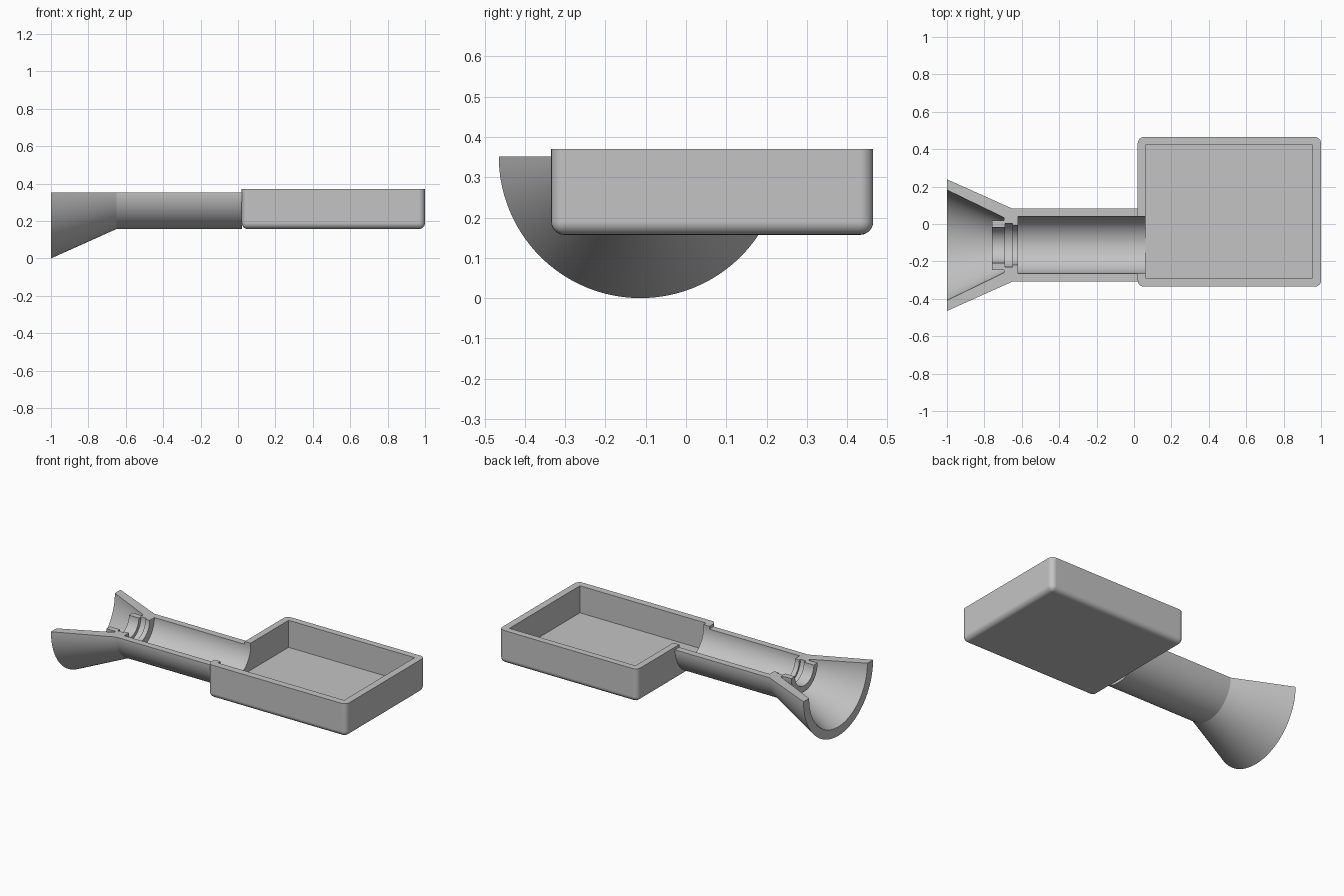
import bpy
import bmesh
import math

cube = bpy.data.objects.get("Cube")
if cube:
    bpy.data.objects.remove(cube, do_unlink=True)

AXIS_Y, AXIS_Z = -0.113, 0.352   # centre line of the half tube
BORE = 0.152
SEGMENTS = 64

grey = bpy.data.materials.new("plain grey")
grey.use_nodes = True
colour = (0.55, 0.55, 0.55, 1)
grey.diffuse_color = colour
grey.node_tree.nodes["Principled BSDF"].inputs["Base Color"].default_value = colour


def make_object(name, bm):
    bmesh.ops.recalc_face_normals(bm, faces=bm.faces[:])
    mesh = bpy.data.meshes.new(name)
    bm.to_mesh(mesh)
    bm.free()
    mesh.materials.append(grey)
    obj = bpy.data.objects.new(name, mesh)
    bpy.context.collection.objects.link(obj)
    return obj


def activate(obj):
    bpy.ops.object.select_all(action='DESELECT')
    obj.select_set(True)
    bpy.context.view_layer.objects.active = obj


def box_mesh(low, high):
    bm = bmesh.new()
    bmesh.ops.create_cube(bm, size=1)
    for v in bm.verts:
        v.co = [(a + b) / 2 + c * (b - a) for a, b, c in zip(low, high, v.co)]
    return bm


def cut(obj, cutter):
    cutter.hide_render = True
    mod = obj.modifiers.new("cut", 'BOOLEAN')
    mod.operation = 'DIFFERENCE'
    mod.solver = 'EXACT'
    mod.object = cutter
    activate(obj)
    bpy.ops.object.modifier_apply(modifier=mod.name)
    bpy.data.objects.remove(cutter, do_unlink=True)


def arc_point(x, r, step):
    a = math.pi * step / SEGMENTS
    return (x, AXIS_Y + r * math.cos(a), AXIS_Z - r * math.sin(a))


def half_lathe(name, profile):
    bm = bmesh.new()
    rings = [[bm.verts.new(arc_point(x, r, s)) for x, r in profile]
             for s in range(SEGMENTS + 1)]
    n = len(profile)
    for a, b in zip(rings, rings[1:]):
        for i in range(n):
            j = (i + 1) % n
            bm.faces.new((a[i], a[j], b[j], b[i]))
    bm.faces.new(rings[0])
    bm.faces.new(rings[-1])
    return make_object(name, bm)


# Half tube with flared mouth and stepped throat ring, (x, radius)
tube = half_lathe("flared_half_tube", [
    (-1.0, 0.352), (-0.65, 0.195), (0.021, 0.195), (0.021, BORE),
    (-0.62, BORE), (-0.62, 0.105), (-0.65, 0.105), (-0.65, 0.117),
    (-0.69, 0.117), (-0.69, 0.095), (-0.76, 0.095), (-0.76, 0.133),
    (-0.695, 0.133), (-0.695, 0.147), (-1.0, 0.295)])

# Open tray with rounded upright and bottom edges
bm = box_mesh((0.02, -0.335, 0.157), (1.0, 0.465, 0.37))
rounded = [e for e in bm.edges if min(v.co.z for v in e.verts) < 0.2]
bmesh.ops.bevel(bm, geom=rounded, offset=0.033, segments=6,
                profile=0.5, affect='EDGES', clamp_overlap=True)
tray = make_object("tray", bm)
cut(tray, make_object("cavity_cutter",
                      box_mesh((0.062, -0.29, 0.197), (0.955, 0.423, 0.5))))

# Tube opening through the tray wall
bm = bmesh.new()
outline = [arc_point(0, BORE, s) for s in range(SEGMENTS + 1)]
outline += [(0, AXIS_Y - BORE, 0.5), (0, AXIS_Y + BORE, 0.5)]
face = bm.faces.new([bm.verts.new(p) for p in outline])
extruded = bmesh.ops.extrude_face_region(bm, geom=[face])["geom"]
bmesh.ops.translate(bm, vec=(0.1, 0, 0),
                    verts=[g for g in extruded if isinstance(g, bmesh.types.BMVert)])
cut(tray, make_object("opening_cutter", bm))

for obj in (tube, tray):
    activate(obj)
    bpy.ops.object.shade_smooth_by_angle(angle=math.radians(22))
    obj.modifiers.new("even_shading", 'WEIGHTED_NORMAL').keep_sharp = True
